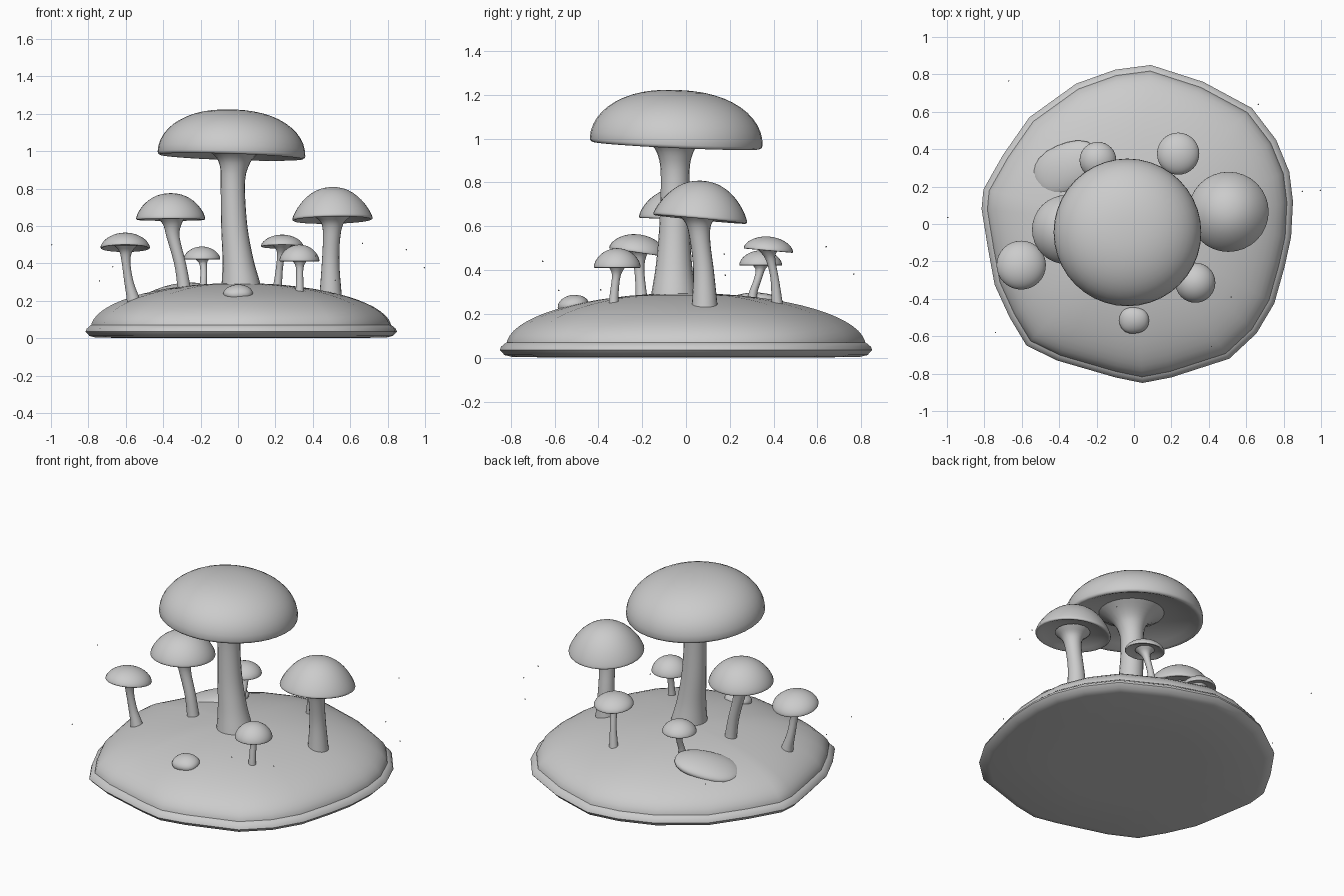
import bpy, bmesh, math
from mathutils import Vector

TAU = 2 * math.pi


def loft(name, rings, sharp=50):
    """Skin a stack of equal rings, close both ends, shade smooth by angle."""
    bm = bmesh.new()
    vr = [[bm.verts.new(p) for p in ring] for ring in rings]
    n = len(vr[0])
    for a, b in zip(vr, vr[1:]):
        for i in range(n):
            j = (i + 1) % n
            bm.faces.new((a[i], a[j], b[j], b[i]))
    bm.faces.new(vr[0][::-1])
    bm.faces.new(vr[-1])
    bmesh.ops.recalc_face_normals(bm, faces=bm.faces)
    return finish(name, bm, sharp)


def finish(name, bm, sharp=50):
    me = bpy.data.meshes.new(name)
    bm.to_mesh(me)
    bm.free()
    for p in me.polygons:
        p.use_smooth = True
    me.set_sharp_from_angle(angle=math.radians(sharp))
    ob = bpy.data.objects.new(name, me)
    bpy.context.collection.objects.link(ob)
    return ob


def circle(c, r, n):
    return [Vector((c[0] + r * math.cos(TAU * i / n), c[1] + r * math.sin(TAU * i / n), c[2]))
            for i in range(n)]


def smooth_path(pts, steps=4):
    """Catmull-Rom through (x, y, z, radius) points."""
    v = [Vector(p) for p in pts]
    v = [2 * v[0] - v[1]] + v + [2 * v[-1] - v[-2]]
    out = []
    for a, b, c, d in zip(v, v[1:], v[2:], v[3:]):
        for k in range(steps):
            t = k / steps
            out.append(0.5 * (2 * b + (c - a) * t + (2 * a - 5 * b + 4 * c - d) * t * t
                              + (3 * b - a - 3 * c + d) * t ** 3))
    return out + [v[-2]]


def mushroom(name, stem, cap, R, H, slope=(0, 0), shape=(2, 0.6), n=32):
    # curved stem, flaring into the underside
    loft(name + "_stem", [circle(p, p[3], 20) for p in smooth_path(stem)])
    # cap: hollow underside, rounded lip, domed top
    prof = [(0.03, 0.17 * R), (0.3, 0.15 * R), (0.6, 0.09 * R), (0.82, 0.02 * R),
            (0.93, -0.03 * R), (0.97, -0.04 * R), (0.992, -0.025 * R)]
    for k in range(13):
        r = math.cos(math.pi / 2 * k / 12.4)
        prof.append((r, H * (1 - r ** shape[0]) ** shape[1]))
    up = Vector((-slope[0], -slope[1], 1)).normalized()
    q = Vector((0, 0, 1)).rotation_difference(up)
    loft(name + "_cap", [[Vector(cap) + q @ p for p in circle((0, 0, h), r * R, n)]
                         for r, h in prof], 75)


# ground: irregular outline shared by soil plate and mound
outline = [(.85, .12), (.83, .28), (.76, .45), (.63, .62), (.37, .76), (.09, .85), (-.1, .825),
           (-.31, .75), (-.56, .57), (-.70, .37), (-.805, .185), (-.815, .08), (-.78, -.135),
           (-.745, -.325), (-.665, -.5), (-.575, -.65), (-.41, -.73), (-.10, -.82), (.045, -.85),
           (.2, -.82), (.51, -.72), (.655, -.585), (.75, -.425), (.805, -.23), (.84, -.07)]


def ground(s, z):
    return [Vector((x * s, y * s, z)) for x, y in outline]


loft("soil_plate", [ground(s, z) for s, z in
                    [(.5, 0), (.93, .003), (.975, .012), (1, .035), (.993, .05), (.965, .07), (.9, .08)]])
loft("moss_mound", [ground(.965 * math.cos(a), .055 + .24 * math.sin(a))
                    for a in [math.pi / 2 * k / 16.3 for k in range(17)]])

# mushrooms
mushroom("main_mushroom",
         [(.02, -.055, .22, .115), (.015, -.055, .3, .102), (0, -.055, .42, .083), (-.02, -.052, .6, .07),
          (-.028, -.05, .82, .065), (-.02, -.05, .92, .077), (-.015, -.05, .98, .115), (-.02, -.05, 1.04, .2)],
         (-.035, -.045, .985), .395, .237, (-.032, -.045), (2.3, .5), 40)
mushroom("right_mushroom",
         [(.495, .085, .18, .065), (.495, .085, .25, .058), (.495, .08, .4, .047),
          (.5, .065, .53, .046), (.505, .058, .61, .058), (.505, .06, .655, .1)],
         (.505, .065, .64), .215, .168, (.02, -.095), (2.2, .8))
mushroom("left_mushroom",
         [(-.285, -.03, .22, .042), (-.29, -.03, .28, .035), (-.31, -.03, .4, .032),
          (-.347, -.03, .54, .035), (-.352, -.03, .61, .05), (-.36, -.03, .655, .085)],
         (-.36, -.03, .64), .185, .135, (0, -.03), (2.2, .7))
mushroom("far_left_mushroom",
         [(-.555, -.2, .16, .042), (-.56, -.2, .21, .035), (-.583, -.205, .3, .025),
          (-.598, -.213, .4, .023), (-.6, -.215, .46, .033), (-.6, -.217, .495, .06)],
         (-.603, -.22, .485), .132, .078, (0, -.15))
mushroom("back_right_mushroom",
         [(.205, .42, .2, .03), (.21, .415, .26, .025), (.22, .405, .36, .019),
          (.23, .388, .44, .021), (.235, .378, .475, .032), (.236, .376, .5, .055)],
         (.236, .376, .493), .113, .06, (0, -.09))
mushroom("front_right_mushroom",
         [(.33, -.33, .2, .027), (.33, -.33, .26, .022), (.33, -.325, .32, .019),
          (.33, -.318, .375, .02), (.33, -.315, .405, .032), (.329, -.314, .425, .05)],
         (.328, -.314, .415), .107, .085)
mushroom("back_left_mushroom",
         [(-.185, .3, .22, .025), (-.185, .305, .29, .02), (-.183, .325, .35, .018),
          (-.186, .338, .395, .02), (-.19, .341, .415, .03), (-.192, .341, .435, .048)],
         (-.193, .341, .425), .098, .065)


# stones half sunk in the mound
def stone(name, loc, size, rot):
    bm = bmesh.new()
    bmesh.ops.create_icosphere(bm, subdivisions=3, radius=1)
    for v in bm.verts:
        v.co *= 1 + .05 * math.sin(3 * v.co.x + 1) * math.cos(2.5 * v.co.y)
    ob = finish(name, bm, 80)
    ob.location, ob.scale, ob.rotation_euler = loc, size, rot


stone("front_stone", (0, -.515, .24), (.083, .074, .045), (.15, 0, 0))
stone("back_left_stone", (-.36, .3, .232), (.2, .135, .05), (-.15, -.2, .45))

# drifting spores
spores = [(-.996, .035, .5), (.996, .18, .377), (.9, .175, .473), (-.67, .765, .382),
          (-.74, -.58, .307), (.665, .64, .507), (.415, -.655, .44), (.52, -.39, .31)]
for i, p in enumerate(spores):
    bm = bmesh.new()
    bmesh.ops.create_icosphere(bm, subdivisions=1, radius=.004)
    finish(f"spore_{i + 1}", bm).location = p
